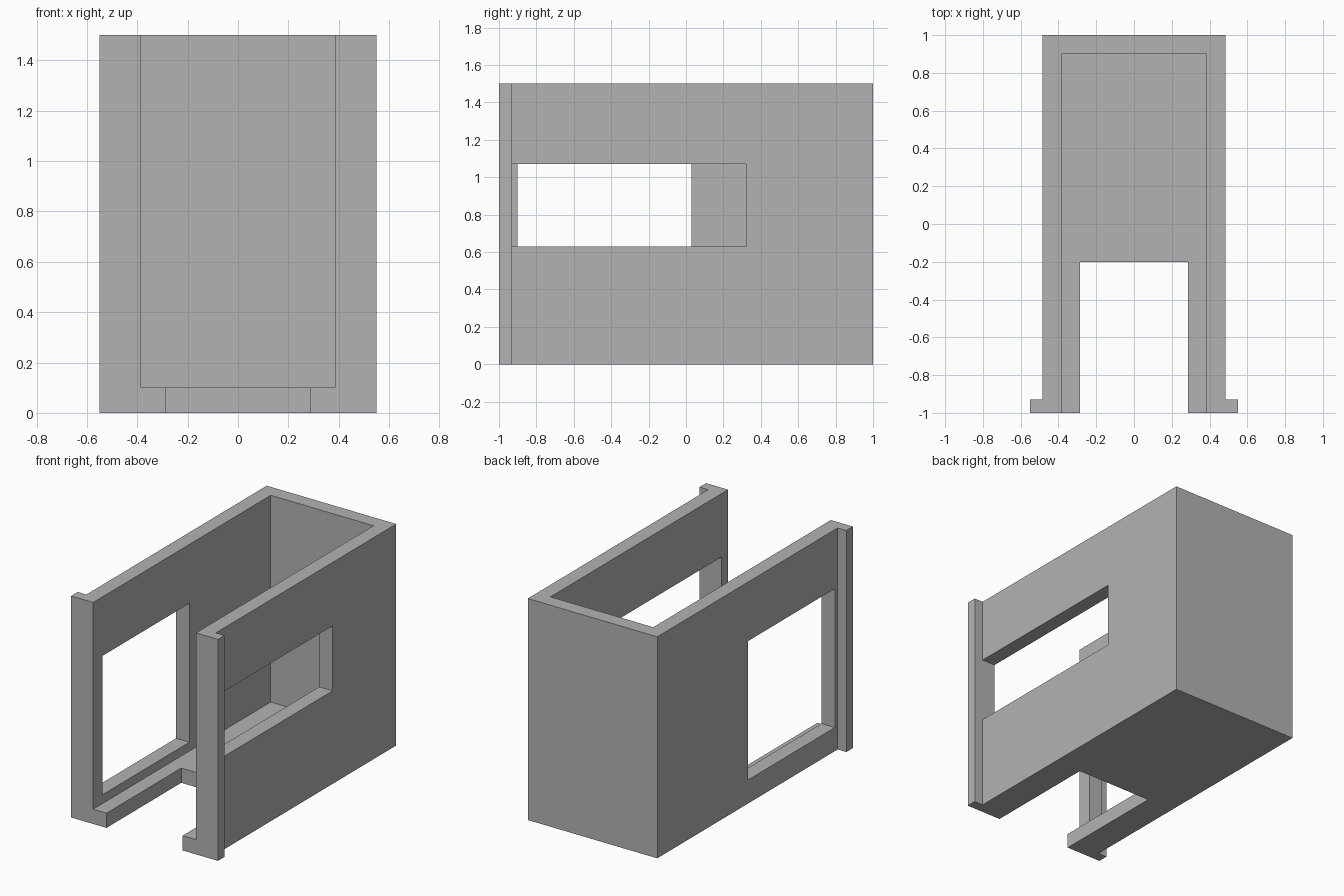
import bpy, bmesh

cube = bpy.data.objects.get("Cube")
if cube:
    bpy.data.objects.remove(cube, do_unlink=True)

# Single flat colour
grey = bpy.data.materials.new("plain_grey")
grey.use_nodes = True
colour = (0.45, 0.45, 0.45, 1)
grey.diffuse_color = colour
grey.node_tree.nodes["Principled BSDF"].inputs["Base Color"].default_value = colour


def prism(name, plan, z0, z1):
    """Extrude a counter-clockwise plan outline from z0 to z1."""
    bm = bmesh.new()
    base = bm.faces.new([bm.verts.new((x, y, z0)) for x, y in plan])
    top = bmesh.ops.extrude_face_region(bm, geom=[base])["geom"]
    for v in top:
        if isinstance(v, bmesh.types.BMVert):
            v.co.z = z1
    bmesh.ops.recalc_face_normals(bm, faces=bm.faces)
    mesh = bpy.data.meshes.new(name)
    bm.to_mesh(mesh)
    bm.free()
    mesh.materials.append(grey)
    obj = bpy.data.objects.new(name, mesh)
    bpy.context.collection.objects.link(obj)
    return obj


def box(name, x0, x1, y0, y1, z0, z1):
    return prism(name, [(x0, y0), (x1, y0), (x1, y1), (x0, y1)], z0, z1)


HEIGHT, FLOOR = 1.5, 0.1
OUTER, INNER, FLANGE, NOTCH = 0.485, 0.385, 0.55, 0.285

# Solid block with narrow flanges along the front edges
half = [(FLANGE, -1), (FLANGE, -0.93), (OUTER, -0.93), (OUTER, 1)]
plan = half + [(-x, y) for x, y in reversed(half)]
housing = prism("housing", plan, 0, HEIGHT)

# Open interior, floor notch and the two different side windows
cutters = [
    box("interior_cutter", -INNER, INNER, -1.2, 0.9, FLOOR, HEIGHT + 0.2),
    box("floor_notch_cutter", -NOTCH, NOTCH, -1.2, -0.2, -0.2, FLOOR + 0.1),
    box("small_window_cutter", 0.3, 0.7, -0.93, 0.32, 0.63, 1.07),
    box("large_window_cutter", -0.7, -0.3, -0.9, 0.03, 0.16, 1.1),
]
for cutter in cutters:
    cutter.hide_render = True
    mod = housing.modifiers.new(cutter.name, "BOOLEAN")
    mod.operation = "DIFFERENCE"
    mod.solver = "EXACT"
    mod.object = cutter

# Bake the cuts and drop the cutters
graph = bpy.context.evaluated_depsgraph_get()
baked = bpy.data.meshes.new_from_object(housing.evaluated_get(graph))
housing.modifiers.clear()
housing.data = baked
for cutter in cutters:
    bpy.data.objects.remove(cutter, do_unlink=True)
